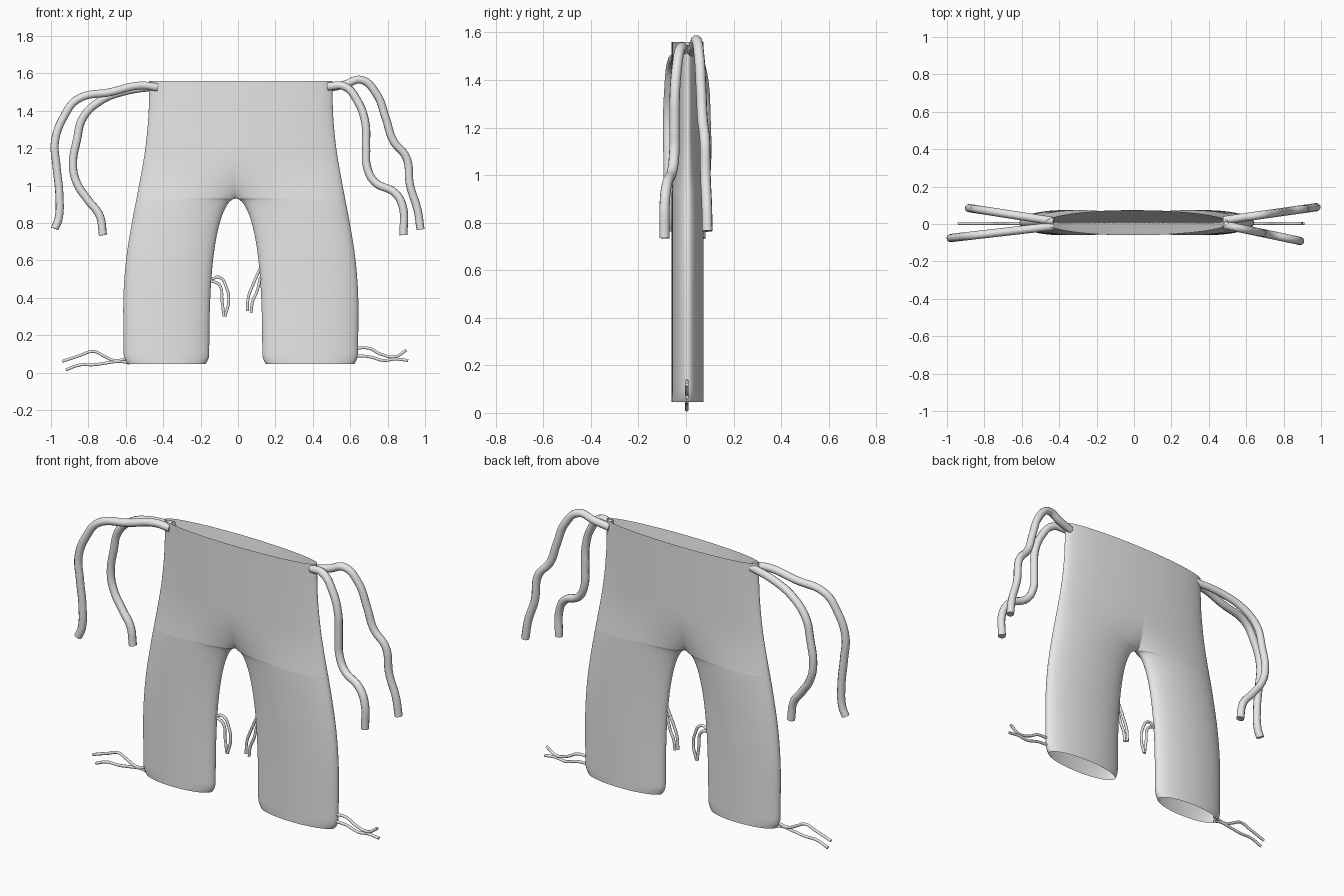
import bpy
import bmesh
import math
from mathutils import Vector

if "Cube" in bpy.data.objects:
    bpy.data.objects.remove(bpy.data.objects["Cube"], do_unlink=True)

# One plain cloth colour
cloth = bpy.data.materials.new("grey_cloth")
cloth.use_nodes = True
cloth.diffuse_color = (.8, .8, .8, 1)
cloth.node_tree.nodes["Principled BSDF"].inputs["Base Color"].default_value = (.8, .8, .8, 1)

WAIST, CROTCH, HEM = 1.56, .93, .045
DEPTH, MID_Y = .067, .007
OUTER_X, SEAM_X = .015, -.012      # centres of the outer outline and of the gap
COLUMNS = 28

# Half width of the outline at evenly spaced heights, hem to waist
WIDTHS = [.626, .628, .627, .612, .582, .546, .513, .494, .49]


def half_width(z):
    """Smooth curve through the outline widths."""
    last = len(WIDTHS) - 1
    place = (z - HEM) / (WAIST - HEM) * last
    i = max(0, min(last - 1, int(place)))
    f = place - i
    a, b, c, d = [WIDTHS[max(0, min(last, i + k))] for k in (-1, 0, 1, 2)]
    return b + f * (c - a + f * (2*a - 5*b + 4*c - d + f * (3*(b - c) + d - a))) / 2


def section(z, side, inset):
    """Points (x, half depth) from the outer edge to the middle of one side."""
    trim = .02 * max(0, (.1 - z) / .055) ** 2 + inset
    outer = OUTER_X + side * (half_width(z) - trim)
    gap = 0
    if z < CROTCH:
        gap = .142 * math.sqrt(max(0, 1 - (z / CROTCH) ** 3)) + trim
    inner = SEAM_X + side * gap
    rise = max(0, min(1, (z - CROTCH) / .25))
    blend = 1 - (1 - rise) ** 2            # leg ovals merge into one waist oval
    points = []
    for j in range(COLUMNS + 1):
        t = (1 - math.cos(math.pi * j / COLUMNS)) / 2
        leg = 1 - (2 * t - 1) ** 2
        torso = 1 - (1 - t) ** 2
        depth = DEPTH * math.sqrt(max(0, leg * (1 - blend) + torso * blend))
        points.append((outer + (inner - outer) * t, depth))
    return points


def cloth_shell(name, rows, inside=False):
    """Loft rows of (height, depth scale, inset) into front and back sheets."""
    bm = bmesh.new()
    for side in (-1, 1):
        for facing in (-1, 1):
            grid = [[bm.verts.new((x, MID_Y + facing * h * scale, z))
                     for x, h in section(z, side, inset)]
                    for z, scale, inset in rows]
            for low, high in zip(grid, grid[1:]):
                for j in range(COLUMNS):
                    quad = [low[j], low[j + 1], high[j + 1], high[j]]
                    if side * facing < 0:
                        quad.reverse()
                    bm.faces.new(quad)
    bmesh.ops.remove_doubles(bm, verts=bm.verts, dist=.00002)
    bmesh.ops.recalc_face_normals(bm, faces=bm.faces)
    if inside:
        bmesh.ops.reverse_faces(bm, faces=bm.faces)
    mesh = bpy.data.meshes.new(name)
    bm.to_mesh(mesh)
    bm.free()
    mesh.shade_smooth()
    mesh.materials.append(cloth)
    bpy.context.collection.objects.link(bpy.data.objects.new(name, mesh))


# Trouser body: open at the waist and at both hems
leg_rows = [HEM + (CROTCH - HEM) * (1 - math.cos(math.pi * i / 44)) / 2 for i in range(45)]
top_rows = [CROTCH + (WAIST - CROTCH) * (1 - math.cos(math.pi * i / 56)) for i in range(1, 29)]
cloth_shell("trousers", [(z, 1, 0) for z in leg_rows + top_rows])


# Inner linings that narrow away from each opening
def lining(name, start, end):
    steps = [i / 16 for i in range(17)]
    rows = [(start + (end - start) * u, 1 - u, .015 * u) for u in steps]
    cloth_shell(name, rows, inside=True)


lining("waist_lining", WAIST, 1.1)
lining("leg_linings", HEM, .5)


def cord(name, radius, path, y_start, y_end):
    """Round cord along (x, z) points, drifting in depth as it leaves the body."""
    curve = bpy.data.curves.new(name, "CURVE")
    curve.dimensions = "3D"
    curve.bevel_depth = radius
    curve.bevel_resolution = 3
    curve.resolution_u = 8
    curve.use_fill_caps = True
    spline = curve.splines.new("BEZIER")
    spline.bezier_points.add(len(path) - 1)
    first = path[0][0]
    reach = max(abs(x - first) for x, z in path)
    for point, (x, z) in zip(spline.bezier_points, path):
        y = y_start + (y_end - y_start) * abs(x - first) / reach
        point.co = Vector((x, y, z))
        point.handle_left_type = point.handle_right_type = "AUTO"
    obj = bpy.data.objects.new(name, curve)
    bpy.context.collection.objects.link(obj)
    curve.materials.append(cloth)
    bpy.ops.object.select_all(action="DESELECT")
    obj.select_set(True)
    bpy.context.view_layer.objects.active = obj
    bpy.ops.object.convert(target="MESH")
    bpy.ops.object.shade_smooth_by_angle(angle=math.radians(50))


# Thick waist ties, a front and a back one on each side
THICK = .022
cord("left_back_waist_tie", THICK, [
    (.48, 1.52), (.57, 1.54), (.66, 1.565), (.74, 1.49), (.79, 1.36), (.83, 1.24),
    (.9, 1.15), (.92, 1.0), (.96, .87), (.976, .765)], .02, .09)
cord("left_front_waist_tie", THICK, [
    (.48, 1.53), (.57, 1.53), (.64, 1.45), (.68, 1.34), (.685, 1.2), (.69, 1.1),
    (.73, 1.02), (.84, .96), (.88, .89), (.885, .735)], -.005, -.09)
cord("right_front_waist_tie", THICK, [
    (-.43, 1.525), (-.52, 1.535), (-.68, 1.5), (-.86, 1.46), (-.93, 1.37), (-.978, 1.24),
    (-.97, 1.1), (-.955, .95), (-.96, .82), (-.98, .77)], -.012, -.075)
cord("right_back_waist_tie", THICK, [
    (-.43, 1.53), (-.6, 1.505), (-.74, 1.45), (-.83, 1.36), (-.86, 1.25), (-.882, 1.1),
    (-.86, 1.01), (-.8, .92), (-.74, .84), (-.722, .735)], .015, .085)

# Thin ties at the outer hems and on the inner legs
THIN = .008
thin_ties = {
    "right_hem_tie_upper": [(-.58, .08), (-.66, .065), (-.72, .09), (-.77, .113),
                            (-.85, .09), (-.94, .06)],
    "right_hem_tie_lower": [(-.58, .05), (-.63, .06), (-.7, .052), (-.77, .042),
                            (-.85, .04), (-.92, .014)],
    "left_hem_tie_upper": [(.62, .13), (.7, .13), (.76, .1), (.84, .085), (.9, .12)],
    "left_hem_tie_lower": [(.62, .09), (.7, .085), (.78, .065), (.84, .072), (.91, .065)],
    "right_inner_tie_outside": [(-.14, .5), (-.1, .51), (-.06, .45), (-.05, .38), (-.07, .3)],
    "right_inner_tie_inside": [(-.14, .49), (-.1, .47), (-.085, .38), (-.075, .3)],
    "left_inner_tie_upper": [(.12, .56), (.08, .47), (.055, .4), (.05, .33)],
    "left_inner_tie_lower": [(.12, .51), (.1, .43), (.078, .38), (.07, .32)],
}
for tie_name, tie_path in thin_ties.items():
    cord(tie_name, THIN, tie_path, .003, .003)
